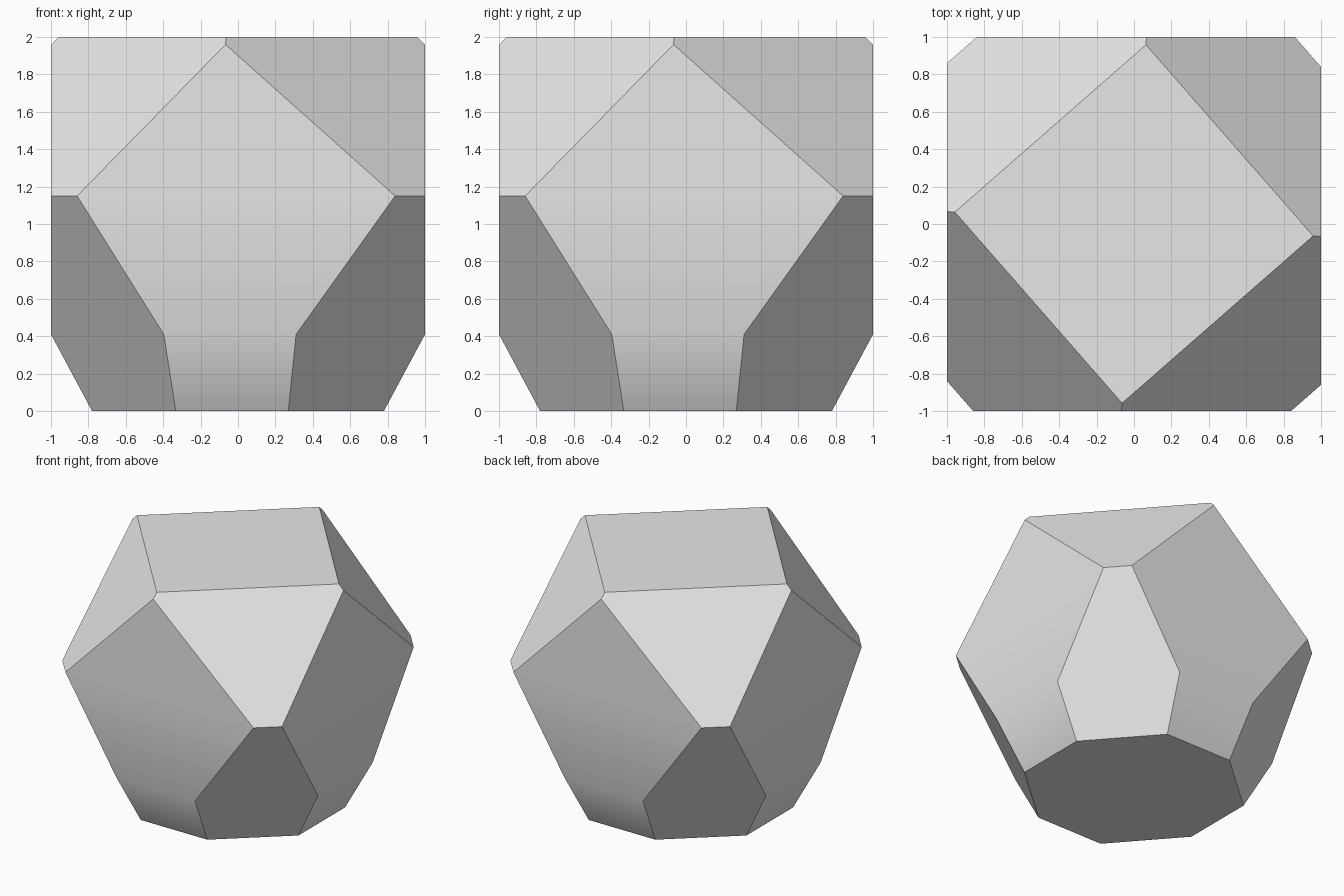
import bpy, bmesh, math
from mathutils import Vector, Matrix

if "Cube" in bpy.data.objects:
    bpy.data.objects.remove(bpy.data.objects["Cube"], do_unlink=True)

grey = bpy.data.materials.new("light_grey")
grey.use_nodes = True
colour = (0.8, 0.8, 0.8, 1)
grey.diffuse_color = colour
grey.node_tree.nodes["Principled BSDF"].inputs["Base Color"].default_value = colour


def slice_off(bm, point, normal):
    """Cut away everything on the normal's side and cap the opening."""
    bmesh.ops.bisect_plane(bm, geom=bm.verts[:] + bm.edges[:] + bm.faces[:], dist=1e-4,
                           plane_co=point, plane_no=normal, clear_outer=True)
    rim = [e for e in bm.edges if e.is_boundary]
    bmesh.ops.holes_fill(bm, edges=rim, sides=0)


# Block with its lower part tapering towards the base
bm = bmesh.new()
bmesh.ops.create_cube(bm, size=2, matrix=Matrix.Translation((0, 0, 1)))
bmesh.ops.bisect_plane(bm, geom=bm.verts[:] + bm.edges[:] + bm.faces[:],
                       plane_co=(0, 0, 0.41), plane_no=(0, 0, 1))
for v in bm.verts:
    if v.co.z < 0.1:
        v.co.x *= 0.78
        v.co.y *= 0.78

# Upper and lower corner facets, slightly twisted, repeated around the block
corner = Vector((0.84, -1, 1.15))
facets = [Vector((0.875, -1, 0.98)), Vector((0.875, -1, -0.626))]
for i in range(4):
    turn = Matrix.Rotation(i * math.pi / 2, 3, "Z")
    for normal in facets:
        slice_off(bm, turn @ corner, (turn @ normal).normalized())
bmesh.ops.recalc_face_normals(bm, faces=bm.faces[:])

mesh = bpy.data.meshes.new("faceted_block")
bm.to_mesh(mesh)
bm.free()
mesh.materials.append(grey)
block = bpy.data.objects.new("faceted_block", mesh)
bpy.context.collection.objects.link(block)

# Soft bend on the sides, crisp facet edges
bpy.ops.object.select_all(action="DESELECT")
block.select_set(True)
bpy.context.view_layer.objects.active = block
bpy.ops.object.shade_smooth_by_angle(angle=math.radians(30))
